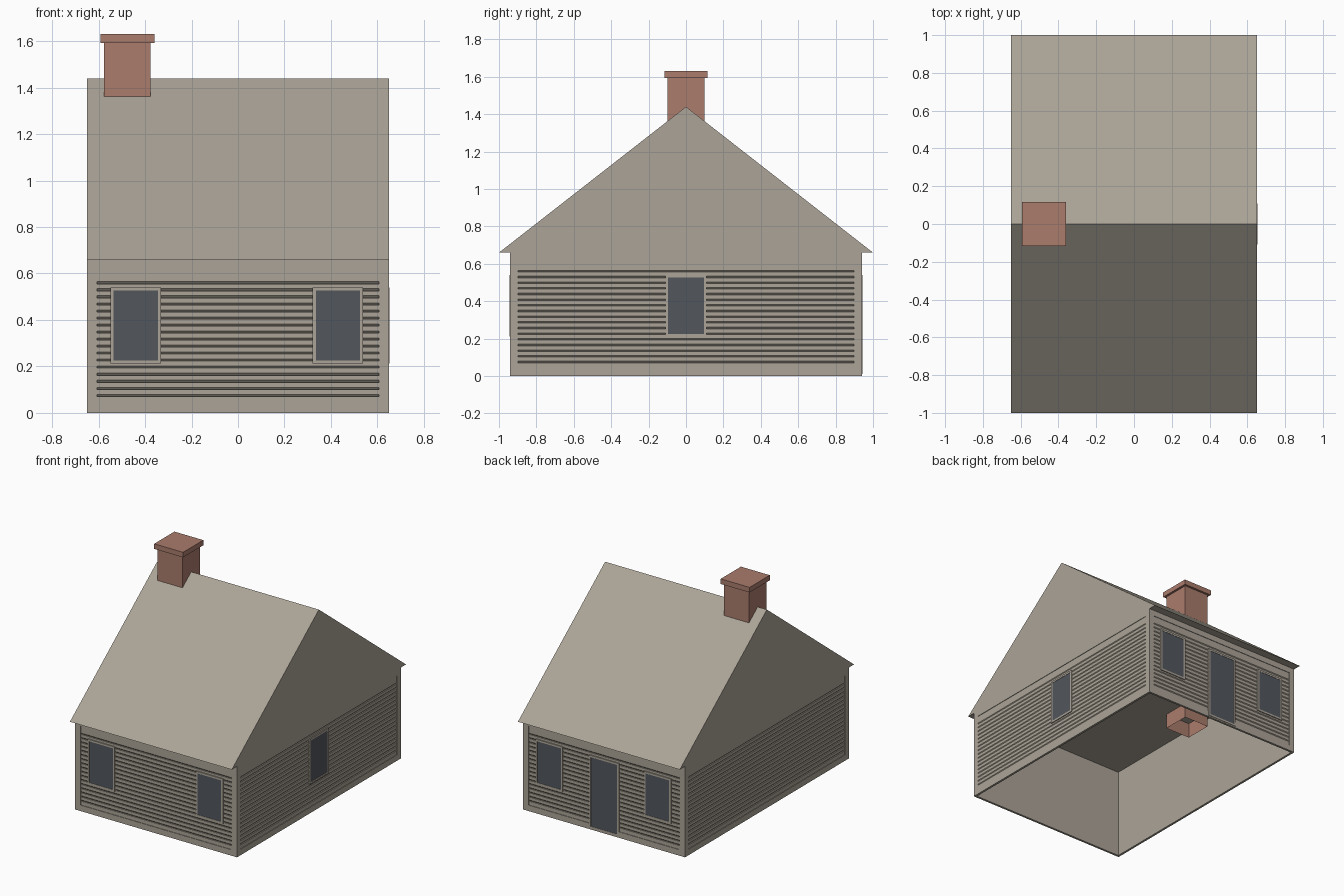
import bpy, bmesh
from math import pi, sin, cos

cube = bpy.data.objects.get("Cube")
if cube:
    bpy.data.objects.remove(cube, do_unlink=True)


def material(name, rgb):
    m = bpy.data.materials.new(name)
    m.use_nodes = True
    m.diffuse_color = (*rgb, 1)
    m.node_tree.nodes["Principled BSDF"].inputs["Base Color"].default_value = (*rgb, 1)
    return m


BEIGE = material("weathered beige", (0.41, 0.37, 0.31))
BRICK = material("brick red", (0.40, 0.20, 0.15))
GLASS = material("dark blue grey", (0.085, 0.095, 0.11))


def add_box(bm, x, y, z):
    """Box from three (low, high) ranges."""
    verts = bmesh.ops.create_cube(bm, size=1)["verts"]
    for v in verts:
        v.co = [lo + (hi - lo) * (c + 0.5) for c, (lo, hi) in zip(v.co, (x, y, z))]
    return verts


def add_ring(bm, x, y, z, t):
    """Rectangular frame of four boards, t wide."""
    (x0, x1), (z0, z1) = x, z
    for side in ((x0, x0 + t), (x1 - t, x1)):
        add_box(bm, side, y, z)
    for rail in ((z0, z0 + t), (z1 - t, z1)):
        add_box(bm, (x0 + t, x1 - t), y, rail)


def add_prism(bm, profile, x0, x1):
    """Extrude a (y, z) outline along x."""
    face = bm.faces.new([bm.verts.new((x0, y, z)) for y, z in profile])
    out = bmesh.ops.extrude_face_region(bm, geom=[face])["geom"]
    bmesh.ops.translate(bm, vec=(x1 - x0, 0, 0),
                        verts=[g for g in out if isinstance(g, bmesh.types.BMVert)])


def finish(bm, name, mat, loc=(0, 0, 0), turn=0):
    bmesh.ops.recalc_face_normals(bm, faces=bm.faces)
    mesh = bpy.data.meshes.new(name)
    bm.to_mesh(mesh)
    bm.free()
    mesh.materials.append(mat)
    ob = bpy.data.objects.new(name, mesh)
    ob.location = loc
    ob.rotation_euler.z = turn
    bpy.context.collection.objects.link(ob)
    return ob


HALF_X, HALF_Y, EAVE, RIDGE = 0.65, 0.94, 0.66, 1.44
THICK, BORDER = 0.016, 0.043


def clapboard_profile():
    """Flat boards split by narrow lips that face downward."""
    pts = [(THICK, BORDER), (0.004, BORDER)]
    for k in range(17):
        z = 0.071 + 0.0303 * k
        pts += [(0.004, z), (0.012, z), (0.004, z + 0.009)]
    return pts + [(0.004, EAVE - BORDER), (THICK, EAVE - BORDER)]


def build_wall(side, half, dist, turn, openings):
    """Wall in local space: x along it, y inward, then turned into place."""
    loc = (dist * sin(turn), -dist * cos(turn), 0)

    bm = bmesh.new()
    add_ring(bm, (-half, half), (0, THICK), (0, EAVE), BORDER)
    finish(bm, side + "_wall_trim", BEIGE, loc, turn)

    bm = bmesh.new()
    add_prism(bm, clapboard_profile(), BORDER - half, half - BORDER)
    finish(bm, side + "_clapboards", BEIGE, loc, turn)

    for kind, centre, hw, z0, z1 in openings:
        x = (centre - hw, centre + hw)
        t = 0.014
        bm = bmesh.new()
        add_ring(bm, x, (-0.003, 0.012), (z0, z1), t)
        finish(bm, f"{side}_{kind}_frame", BEIGE, loc, turn)
        bm = bmesh.new()
        add_box(bm, (x[0] + t, x[1] - t), (-0.001, 0.006), (z0 + t, z1 - t))
        finish(bm, f"{side}_{kind}_panel", GLASS, loc, turn)


def window(kind, centre):
    return (kind, centre, 0.109, 0.212, 0.54)


# Walls with windows and the rear door
pair = [window("window_a", -0.44), window("window_b", 0.43)]
build_wall("front", HALF_X, HALF_Y, 0, pair)
build_wall("back", HALF_X, HALF_Y, pi,
           pair + [("door", 0, 0.12, 0.01, 0.54)])
build_wall("right", HALF_Y, HALF_X, pi / 2, [window("window", 0)])
build_wall("left", HALF_Y, HALF_X, -pi / 2, [])

# Gabled roof block, closed underneath as the ceiling
bm = bmesh.new()
add_prism(bm, [(-1, EAVE), (1, EAVE), (0, RIDGE)], -HALF_X, HALF_X)
finish(bm, "gabled_roof", BEIGE)

# Chimney shaft, open at the bottom, and its cap
bm = bmesh.new()
add_box(bm, (-0.1, 0.1), (-0.1, 0.1), (0.55, 1.6))
bottom = [f for f in bm.faces if f.calc_center_median().z < 0.56]
bmesh.ops.delete(bm, geom=bottom, context="FACES_ONLY")
finish(bm, "chimney_shaft", BRICK, (-0.476, 0, 0))
bm = bmesh.new()
add_box(bm, (-0.116, 0.116), (-0.116, 0.116), (1.593, 1.63))
finish(bm, "chimney_cap", BRICK, (-0.476, 0, 0))
